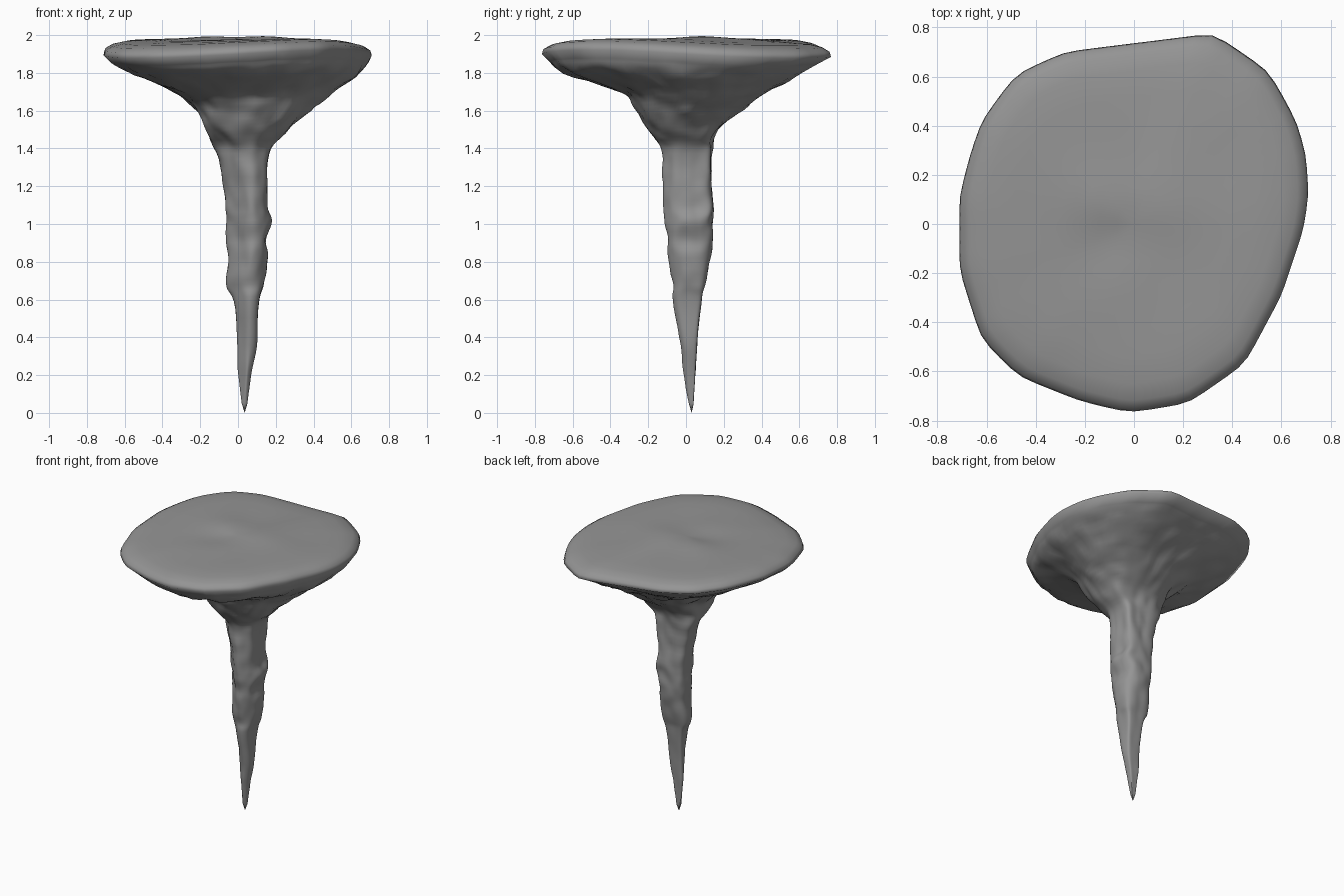
import bpy, math
from mathutils import Vector, noise

cube = bpy.data.objects.get("Cube")
if cube:
    bpy.data.objects.remove(cube, do_unlink=True)

SIDES = 80
STEPS = 5

# Plan outline of the wide ceiling plate
OUTLINE = [(.71, .12), (.70, .28), (.66, .42), (.55, .62), (.325, .775), (0, .735),
           (-.28, .70), (-.48, .61), (-.62, .42), (-.67, .27), (-.71, .11),
           (-.71, -.19), (-.62, -.47), (-.47, -.62), (-.22, -.72), (-.02, -.768),
           (.22, -.73), (.45, -.57), (.6, -.29), (.69, -.02)]

# Underside and spike: height, left x, right x, front y, back y
PROFILE = [(.05, .02, .05, .015, .04), (.2, 0, .07, -.02, .05),
           (.36, -.005, .1, -.03, .06), (.59, -.02, .11, -.075, .08),
           (.68, -.07, .14, -.07, .1), (.82, -.05, .16, -.12, .125),
           (.92, -.065, .145, -.105, .145), (1.02, -.06, .18, -.12, .14),
           (1.1, -.065, .16, -.14, .145), (1.25, -.09, .155, -.13, .135),
           (1.4, -.125, .175, -.15, .14), (1.5, -.18, .28, -.215, .18),
           (1.6, -.22, .38, -.26, .3), (1.7, -.34, .51, -.35, .44),
           (1.8, -.56, .64, -.65, .61), (1.86, -.665, .69, -.725, .695)]
# Spike extents along the two diagonals: height, low and high of each
DIAGONAL = [(.05, .03, .07, -.02, .015), (.23, .02, .09, -.05, .04),
            (.45, .005, .12, -.09, .06), (.7, -.035, .165, -.12, .1),
            (.92, -.03, .18, -.145, .125), (1.05, -.045, .215, -.15, .135),
            (1.23, -.05, .195, -.155, .15), (1.42, -.09, .24, -.165, .18),
            (1.6, -.24, .36, -.33, .27)]
# Rim and top: height, scale of the outline
TOP = [(1.9, 1), (1.925, .99), (1.947, .94), (1.962, .85), (1.97, .7),
       (1.975, .55), (1.977, .42), (1.979, .3), (1.98, .2), (1.98, .1)]
# Swells and dents on the top: x, y, height
SWELLS = [(.17, .06, .016), (-.15, .08, .016), (-.14, -.08, -.012)]


def outline_radius(angle):
    """Distance from the axis to the outline along a direction."""
    d = Vector((math.cos(angle), math.sin(angle)))
    for i, a in enumerate(OUTLINE):
        a, b = Vector(OUTLINE[i - 1]), Vector(a)
        e = b - a
        det = d.cross(e)
        if abs(det) > 1e-9:
            r, t = a.cross(e) / det, a.cross(d) / det
            if r > 0 and -1e-6 <= t <= 1 + 1e-6:
                return r
    return .7


def spline(p, q, r, s, t):
    """Smooth step through the two middle rows of four."""
    return [b + .5 * t * (c - a + t * (2*a - 5*b + 4*c - d + t * (3*(b - c) + d - a)))
            for a, b, c, d in zip(p, q, r, s)]


def clamp(t):
    return min(max(t, 0), 1)


def diagonals(z):
    """Diagonal extents at a height."""
    for low, high in zip(DIAGONAL, DIAGONAL[1:]):
        if z <= high[0]:
            break
    t = clamp((z - low[0]) / (high[0] - low[0]))
    return [a + (b - a) * t for a, b in zip(low[1:], high[1:])]


def spike_radius(angle, reach):
    """Rounded eight-sided section with a given reach each way."""
    total = 0
    for i, r in enumerate(reach):
        total += (max(math.cos(angle - i * math.pi / 4), 0) / max(r, .01)) ** 8
    return total ** (-1 / 8)


def warp(angle):
    """The plate is raised on one diagonal and lowered on the other."""
    return -.022 * math.sin(2 * angle)


def top_height(x, y):
    """Swells and dents near the middle of the top."""
    return sum(h * math.exp(-((x - u) ** 2 + (y - v) ** 2) / .02) for u, v, h in SWELLS)


angles = [2 * math.pi * k / SIDES for k in range(SIDES)]
radii = [outline_radius(a) for a in angles]
radii = [(radii[k - 1] + 4 * radii[k] + radii[(k + 1) % SIDES]) / 6 for k in range(SIDES)]
rows = []
last = len(PROFILE) - 1
for i in range(last):
    four = [PROFILE[min(max(i + j, 0), last)] for j in (-1, 0, 1, 2)]
    rows += [spline(*four, s / STEPS) for s in range(STEPS)]
rows.append(PROFILE[-1])

verts = [(.035, .03, 0)]
# Lumpy spike flaring out to the plate
for z, x0, x1, y0, y1 in rows:
    half_x, half_y = (x1 - x0) / 2, (y1 - y0) / 2
    u0, u1, w0, w1 = diagonals(z)
    # Middle of the section, drawn from both pairs of extents
    mid_u, mid_w = (u0 + u1) / 2, (w0 + w1) / 2
    flare = clamp((z - 1.4) / .2)
    cx, cy = (x0 + x1) / 2, (y0 + y1) / 2
    mx = cx + ((mid_u - mid_w) / math.sqrt(2) - cx) * (1 - flare) / 2
    my = cy + ((mid_u + mid_w) / math.sqrt(2) - cy) * (1 - flare) / 2
    mu, mw = (mx + my) / math.sqrt(2), (my - mx) / math.sqrt(2)
    reach = [x1 - mx, u1 - mu, y1 - my, w1 - mw, mx - x0, mu - u0, my - y0, mw - w0]
    mix = clamp((z - 1.45) / .4)
    for k, a in enumerate(angles):
        c, s = math.cos(a), math.sin(a)
        ux = c * (1 - mix) + radii[k] * c / .71 * mix
        uy = s * (1 - mix) + radii[k] * s / .768 * mix
        wide = Vector((cx + half_x * ux, cy + half_y * uy, z))
        r = spike_radius(a, reach)
        p = Vector((mx + r * c, my + r * s, z)).lerp(wide, flare)
        q = Vector((p.x * 6, p.y * 6, z * 5))
        bump = .7 * noise.noise(q) + .6 * noise.noise(q * 2.3)
        fade = clamp((1.9 - z) / .12)
        size = min(.03, .13 * min(half_x, half_y)) * fade
        p += Vector((c, s, 0)) * size * bump
        p.z += .015 * fade * mix * noise.noise(q * 1.4) + warp(a) * clamp((z - 1.6) / .3)
        verts.append(p)
# Rounded rim and gently uneven top
for z, scale in TOP:
    for k, a in enumerate(angles):
        x, y = radii[k] * scale * math.cos(a), radii[k] * scale * math.sin(a)
        wave = .012 * noise.noise(Vector((x * 3.5, y * 3.5, 4))) * (1 - scale)
        verts.append((x, y, z + wave + warp(a) * scale ** 2 + top_height(x, y)))
verts.append((0, 0, 1.98 + top_height(0, 0)))

count = len(rows) + len(TOP)
end = len(verts) - 1
faces = []
for k in range(SIDES):
    n = (k + 1) % SIDES
    faces.append((0, 1 + n, 1 + k))
    for r in range(count - 1):
        low, high = 1 + r * SIDES, 1 + (r + 1) * SIDES
        faces.append((low + k, low + n, high + n, high + k))
    top = 1 + (count - 1) * SIDES
    faces.append((top + k, top + n, end))

mesh = bpy.data.meshes.new("stalactite")
mesh.from_pydata(verts, [], faces)
mesh.polygons.foreach_set("use_smooth", [True] * len(faces))
stalactite = bpy.data.objects.new("stalactite", mesh)
bpy.context.collection.objects.link(stalactite)

# Plain grey stone
stone = bpy.data.materials.new("grey stone")
stone.use_nodes = True
colour = (.3, .3, .3, 1)
stone.diffuse_color = colour
stone.node_tree.nodes["Principled BSDF"].inputs["Base Color"].default_value = colour
mesh.materials.append(stone)
